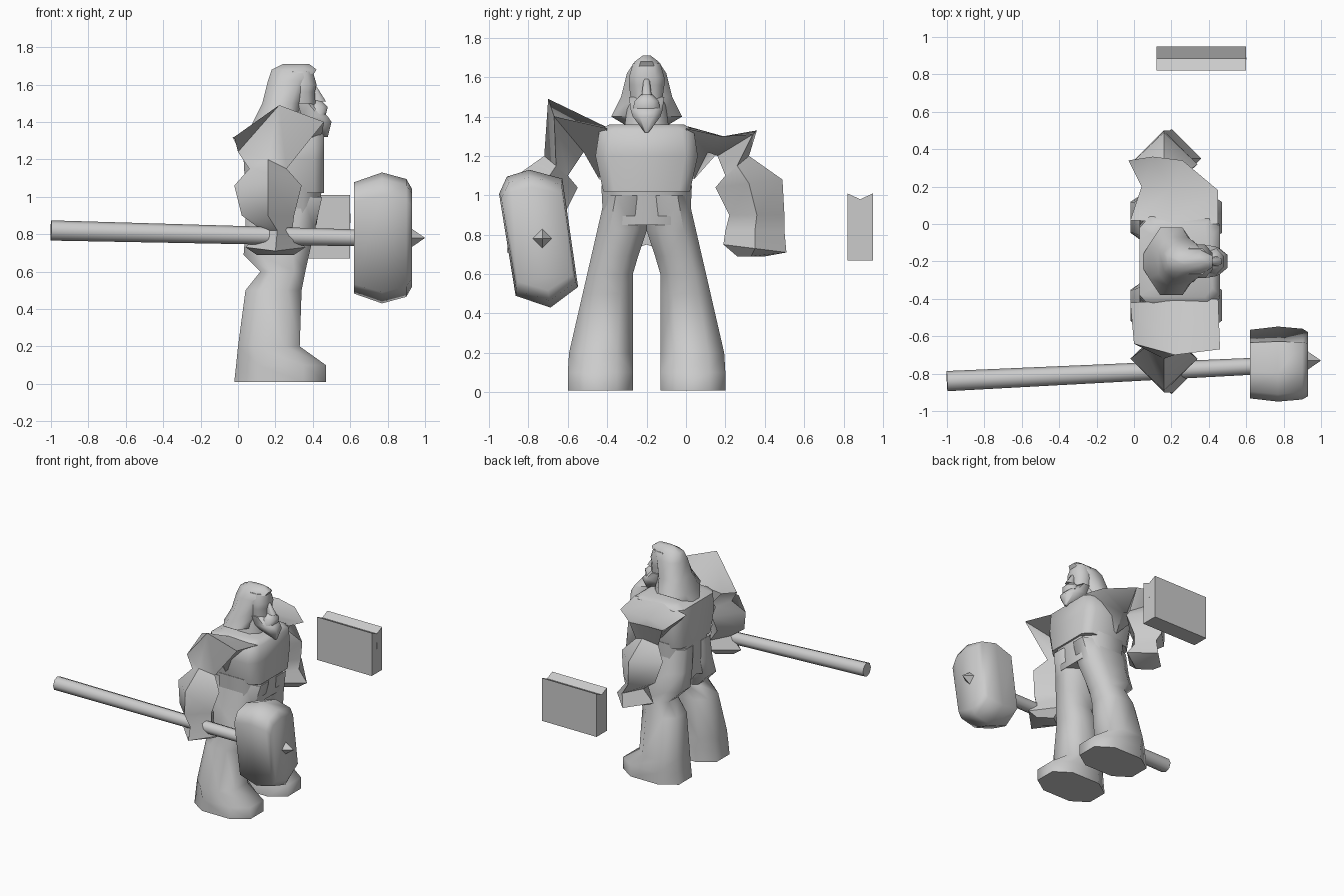
import bpy, bmesh, math
from mathutils import Vector

cube = bpy.data.objects.get("Cube")
if cube:
    bpy.data.objects.remove(cube, do_unlink=True)

grey = bpy.data.materials.new("plain_grey")
grey.use_nodes = True
grey.diffuse_color = (.6, .6, .6, 1)
grey.node_tree.nodes["Principled BSDF"].inputs["Base Color"].default_value = grey.diffuse_color

FIGURE_Y = -.2  # the figure stands beside the block, facing +x


def loft(name, rings, side=1, middle=FIGURE_Y, angle=60):
    """Skin equally long rings; y is measured outward from the middle plane."""
    bm = bmesh.new()
    loops = [[bm.verts.new((x, middle + side * y, z)) for x, y, z in ring] for ring in rings]
    for lower, upper in zip(loops, loops[1:]):
        for i in range(len(lower)):
            bm.faces.new((lower[i - 1], lower[i], upper[i], upper[i - 1]))
    bm.faces.new(loops[0])
    bm.faces.new(loops[-1])
    bmesh.ops.recalc_face_normals(bm, faces=bm.faces)
    mesh = bpy.data.meshes.new(name)
    bm.to_mesh(mesh)
    bm.free()
    mesh.materials.append(grey)
    part = bpy.data.objects.new(name, mesh)
    bpy.context.collection.objects.link(part)
    smooth(part, angle)


def smooth(part, angle):
    bpy.ops.object.select_all(action='DESELECT')
    part.select_set(True)
    bpy.context.view_layer.objects.active = part
    bpy.ops.object.shade_smooth_by_angle(angle=math.radians(angle))


def rod(name, start, end, start_radius, end_radius, sides):
    """Straight tapering rod between two points."""
    start, end = Vector(start), Vector(end)
    axis = end - start
    bpy.ops.mesh.primitive_cone_add(vertices=sides, radius1=start_radius, radius2=end_radius,
                                    depth=axis.length, location=(start + end) / 2,
                                    rotation=axis.to_track_quat('Z', 'Y').to_euler())
    part = bpy.context.object
    part.name = name
    part.data.materials.append(grey)
    smooth(part, 60)


def slab(height, back, front, inner, outer, chamfer=.5):
    """Level eight-sided ring filling a rectangle."""
    x, y = (back + front) / 2, (inner + outer) / 2
    half_x, half_y = (front - back) / 2, (outer - inner) / 2
    corners = []
    for sx, sy in ((1, 1), (-1, 1), (-1, -1), (1, -1)):
        pair = [(x + sx * half_x, y + sy * half_y * chamfer, height),
                (x + sx * half_x * chamfer, y + sy * half_y, height)]
        corners += pair if sx == sy else pair[::-1]
    return corners


def body(name, *sections, chamfer=.5):
    """Symmetrical part from sections of height, back, front and half width."""
    loft(name, [slab(height, back, front, -half, half, chamfer)
                for height, back, front, half in sections])


def leg_ring(height, back, front):
    """Trouser section: flared toward the floor outside, meeting in a wedge at the hips."""
    flare = min(.4, .44 - .23 * height)
    inner = max(0, min(.07, (.82 - height) / 3))
    return slab(height, back, front, inner, flare)


def arm_ring(y, z, reach, lift, depth, x=.16):
    """Tilted diamond section of an arm: back, outside, front, inside."""
    return [(x - depth, y, z), (x, y + reach, z + lift),
            (x + depth, y, z), (x, y - reach, z - lift)]


# Torso: flat chest stepping over a rounder belly, and the hem behind the legs
body("belly", (.85, .05, .42, .22), (1.05, .04, .45, .23), chamfer=.55)
body("chest", (1.02, .04, .46, .22), (1.2, .03, .46, .26), (1.33, .03, .46, .24),
     (1.36, .1, .42, .19), chamfer=.75)
hem = [(-.15, .7), (0, .75), (.15, .7), (.15, .95), (-.15, .95)]
loft("hem_back", [[(x, y, z) for y, z in hem] for x in (.05, .12)])

# Legs, mirrored across the body
for name, side in (("left", 1), ("right", -1)):
    loft(name + "_leg", [
        leg_ring(.01, -.02, .47), leg_ring(.1, -.01, .47), leg_ring(.2, 0, .33),
        leg_ring(.5, .04, .34), leg_ring(.6, .12, .36), leg_ring(.69, .03, .38),
        leg_ring(.82, .04, .41), leg_ring(1, .04, .45)], side)

# Shoulders flare into points before the arms narrow below them
collar = [(-.02, .22, 1.32), (.2, .21, 1.35), (.45, .2, 1.34), (.2, .24, 1.08)]
upper_arm = [(.04, .4, 1.26), (.2, .39, 1.3), (.45, .38, 1.3), (.2, .31, 1.22)]
low_point = [(-.03, .54, 1.32), (.1, .56, 1.33), (.26, .54, 1.31), (.2, .36, 1.2)]
tall_point = [(0, .44, 1.24), (.22, .5, 1.49), (.46, .47, 1.4), (.2, .32, 1.22)]
arm = [arm_ring(.46, 1.15, .06, .05, .1),
       arm_ring(.52, 1.06, .17, .02, .18),
       arm_ring(.56, .9, .14, 0, .14),
       arm_ring(.55, .82, .15, 0, .08, .21),
       arm_ring(.55, .73, .16, -.02, .16, .2),
       arm_ring(.53, .69, .07, 0, .1, .2)]
loft("left_arm", [collar, upper_arm, low_point] + arm, angle=50)
loft("right_arm", [collar, tall_point] + arm, side=-1, angle=50)

# Head
body("neck", (1.3, .12, .38, .12), (1.5, .18, .36, .09))
body("hair", (1.34, .05, .16, .08), (1.4, .08, .32, .18), (1.5, .13, .34, .13),
     (1.62, .16, .38, .1), (1.68, .18, .42, .06), (1.71, .24, .38, .02))
body("face", (1.42, .26, .42, .07), (1.56, .26, .41, .09), (1.6, .26, .42, .09),
     (1.67, .26, .4, .07))
body("nose", (1.51, .38, .47, .025), (1.59, .38, .42, .015))
body("moustache", (1.44, .36, .47, .07), (1.48, .36, .48, .06), (1.52, .36, .44, .02))
body("beard", (1.32, .46, .48, .01), (1.4, .33, .5, .07), (1.43, .3, .48, .08), (1.5, .3, .4, .09))


def hammer_ring(x, size):
    """Tall worn hexagon, leaning outward at the top."""
    ring = []
    for across, up in ((-1, .65), (-.7, .9), (0, 1), (.95, .87),
                       (1, -.7), (.1, -1), (-.9, -.83)):
        rise = .35 * up * size
        ring.append((x, .17 * across * (size + 1) / 2 - .13 * rise, .78 + rise))
    return ring


# Hammer
loft("hammer_head", [hammer_ring(.62, .85), hammer_ring(.77, 1),
                     hammer_ring(.9, .9), hammer_ring(.93, .75)], middle=-.75, angle=65)
rod("hammer_handle", (-1, -.84, .82), (.65, -.76, .78), .054, .045, 8)
rod("hammer_spike", (.92, -.73, .78), (1, -.73, .78), .055, 0, 4)

# Separate floating block with a notched top and a small slot
notched = [(.82, .67), (.95, .67), (.95, 1.01), (.885, .98), (.82, 1.01)]
loft("notched_block", [[(x, y, z) for y, z in notched] for x in (.12, .6)], middle=0, angle=30)
slot = [(.88, .86), (.89, .86), (.89, .91), (.88, .91)]
loft("block_slot", [[(x, y, z) for y, z in slot] for x in (.598, .602)], middle=0, angle=30)
